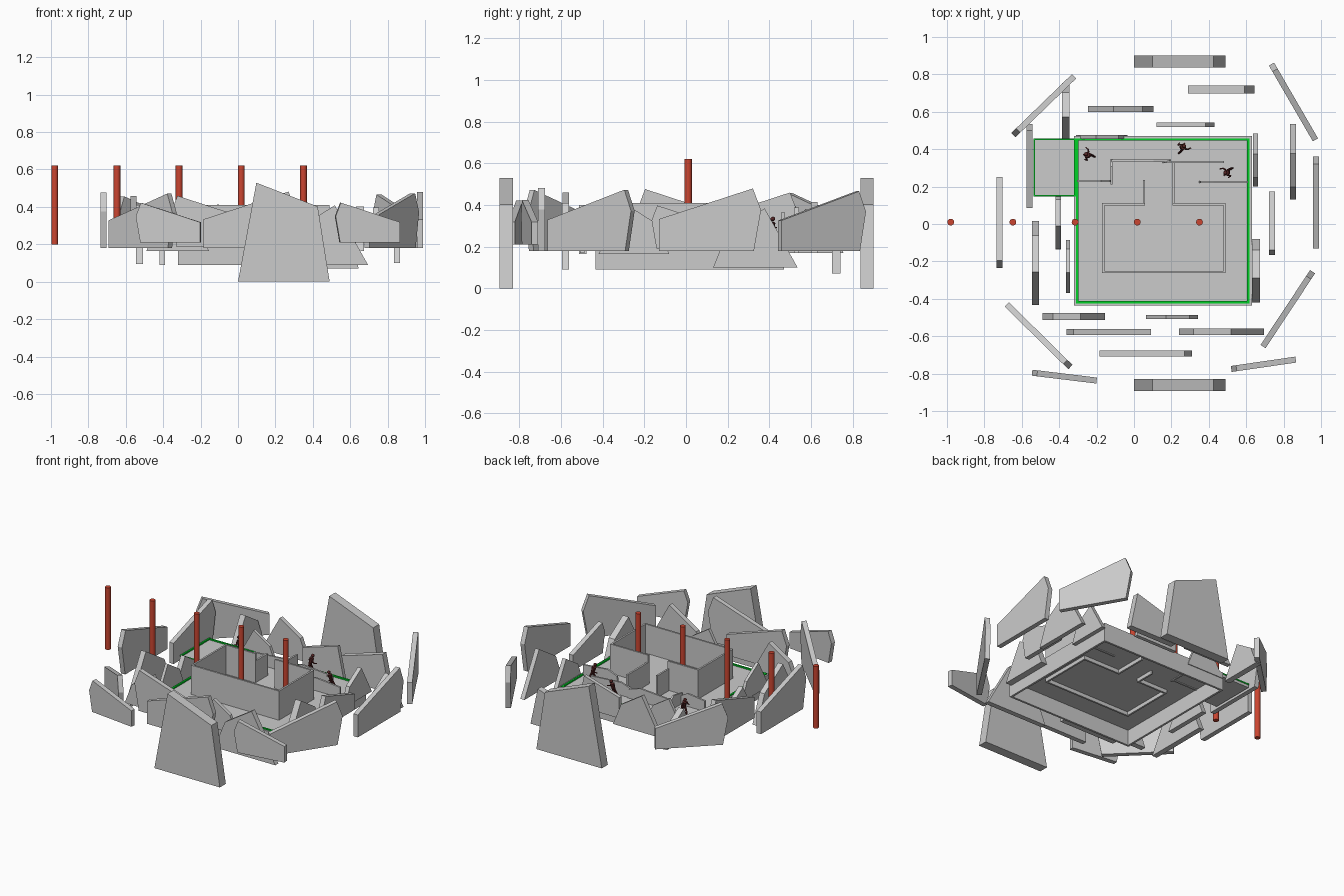
import bpy, math
from mathutils import Vector, Matrix

if "Cube" in bpy.data.objects:
    bpy.data.objects.remove(bpy.data.objects["Cube"])


def material(name, rgb):
    m = bpy.data.materials.new(name)
    m.diffuse_color = (*rgb, 1)
    m.use_nodes = True
    m.node_tree.nodes["Principled BSDF"].inputs["Base Color"].default_value = m.diffuse_color
    return m


RED = material("red", (0.6, 0.06, 0.03))
GREEN = material("green", (0.0, 0.65, 0.02))
DARK = material("dark_red", (0.1, 0.02, 0.02))


def mesh(name, verts, faces, mat=None):
    me = bpy.data.meshes.new(name)
    me.from_pydata(verts, [], faces)
    ob = bpy.data.objects.new(name, me)
    bpy.context.collection.objects.link(ob)
    if mat:
        me.materials.append(mat)
    return ob


def slab(name, p0, p1, z, profile, thick=0.036, mat=None):
    """Upright plate: unit profile scaled along the plan line p0 to p1."""
    a, d = Vector((*p0, 0)), Vector((p1[0] - p0[0], p1[1] - p0[1], 0))
    L = d.length
    side = Vector((-d.y, d.x, 0)) / L * thick / 2
    n = len(profile)
    verts = [a + d * t + Vector((0, 0, z + h * L)) + side * s
             for s in (-1, 1) for t, h in profile]
    faces = [tuple(range(n)), tuple(reversed(range(n, 2 * n)))]
    faces += [(i, i + n, (i + 1) % n + n, (i + 1) % n) for i in range(n)]
    return mesh(name, verts, faces, mat)


def box(name, x0, x1, y0, y1, z0, z1, mat=None):
    L = x1 - x0
    h = (z1 - z0) / L
    return slab(name, (x0, (y0 + y1) / 2), (x1, (y0 + y1) / 2), z0,
                [(0, 0), (1, 0), (1, h), (0, h)], y1 - y0, mat)


def frame(name, x0, x1, y0, y1, z0, z1, w, mat=None):
    box(name + "_front", x0, x1, y0, y0 + w, z0, z1, mat)
    box(name + "_back", x0, x1, y1 - w, y1, z0, z1, mat)
    box(name + "_left", x0, x0 + w, y0 + w, y1 - w, z0, z1, mat)
    box(name + "_right", x1 - w, x1, y0 + w, y1 - w, z0, z1, mat)


# plate outlines: pointed end, leaning end, tall trapezoid
POINT = [(0, 0), (.93, 0), (1, .4), (.92, .61), (0, .31)]
LEAN = [(0, 0), (1, 0), (.61, .7), (.17, .42)]
TALL = [(0, 0), (1, 0), (.87, .82), (.2, 1.08)]

# front and back tall plates
for y in (-.862, .868):
    slab("tall_plate", (0, y), (.49, y), 0, TALL, .064)

# outer ring of pointed plates (start, pointed end, base height)
for p0, p1, z in [
    ((.972, -.13), (.972, .36), .18), ((.97, .45), (.735, .855), .18),
    ((.69, -.655), (.955, -.255), .18), ((-.32, .79), (-.645, .475), .18),
    ((-.68, -.43), (-.34, -.765), .18), ((-.72, .25), (-.72, -.235), .18),
    ((-.185, -.693), (.31, -.693), .18), ((-.2, -.837), (-.545, -.795), .21),
    ((.865, -.725), (.52, -.775), .21), ((.09, -.577), (-.36, -.577), .185),
    ((-.558, .085), (-.558, .535), .185), ((.738, .175), (.738, -.165), .19),
]:
    slab("pointed_plate", p0, p1, z, POINT, .032)

# middle ring of leaning plates
for p0, p1, z, t in [
    ((.24, -.577), (.695, -.577), .09, .034), ((-.49, -.495), (-.155, -.495), .165, .037),
    ((-.527, .016), (-.527, -.433), .095, .037), ((-.405, .187), (-.405, -.135), .09, .032),
    ((-.364, .755), (-.364, .455), .17, .04), ((.652, -.08), (.652, -.42), .165, .044),
    ((.85, .13), (.85, .535), .10, .03), ((.105, .615), (-.245, .615), .17, .03),
    ((.343, -.498), (.063, -.498), .17, .022), ((.649, .2), (.649, .485), .17, .028),
    ((-.353, -.085), (-.353, -.37), .17, .02), ((-.035, .465), (-.31, .465), .17, .02),
]:
    slab("leaning_plate", p0, p1, z, LEAN, t)

# two blunt plates at the back
BLUNT = [(0, 0), (1, 0), (.85, .7), (0, .45)]
slab("blunt_plate", (.29, .72), (.645, .72), .07, BLUNT, .042)
slab("blunt_plate", (.12, .53), (.43, .53), .17, BLUNT, .025)

# platform: skirt, floor, side floor
frame("skirt", -.32, .63, -.435, .47, .09, .215, .014)
box("floor", -.306, .616, -.421, .456, .195, .213)
box("side_floor", -.535, -.32, .15, .455, .195, .213)

# green floor outlines
frame("green_outline", -.31, .617, -.424, .458, .213, .222, .012, GREEN)
frame("side_green_outline", -.538, -.31, .146, .458, .213, .222, .01, GREEN)

# inner room with passage
W = .012
Z0, Z1 = .17, .41
box("room_front", -.17, .49, -.262, -.25, Z0, Z1)
box("room_left", -.17, -.158, -.25, .1, Z0, Z1)
box("room_right", .478, .49, -.25, .1, Z0, Z1)
box("room_back_left", -.17, .06, .1, .112, Z0, Z1)
box("room_back_right", .205, .49, .1, .112, Z0, Z1)
box("passage_left", .048, .06, .112, .235, Z0, .36)
box("passage_right", .205, .217, .112, .33, Z0, .36)

# low broken partitions
for p0, p1 in [((-.12, .338), (.2, .338)), ((.48, .332), (.15, .332)),
               ((-.12, .21), (-.12, .35)), ((-.305, .23), (-.12, .23)),
               ((.61, .225), (.345, .225))]:
    L = math.dist(p0, p1)
    h = .11 / L
    slab("partition", p0, p1, .19, [(0, 0), (1, 0), (.96, h * .75), (.7, h), (0, h * .85)], W)

# row of red posts
for i in range(5):
    bpy.ops.mesh.primitive_cylinder_add(vertices=16, radius=.018, depth=.42,
                                        location=(-.98 + i * .3325, .01, .41))
    post = bpy.context.object
    post.name = "red_post"
    post.data.materials.append(RED)
    bpy.ops.object.shade_smooth_by_angle()


# small striding figures
def limb(name, place, a, b, r0, r1):
    a, b = place @ Vector(a), place @ Vector(b)
    bpy.ops.mesh.primitive_cone_add(vertices=8, radius1=r0, radius2=r1, depth=(b - a).length,
                                    location=(a + b) / 2,
                                    rotation=(b - a).to_track_quat('Z', 'Y').to_euler())
    ob = bpy.context.object
    ob.name = name
    ob.data.materials.append(DARK)


def figure(x, y, heading):
    m = Matrix.Translation((x, y, .213)) @ Matrix.Rotation(math.radians(heading), 4, 'Z')
    limb("figure_torso", m, (0, 0, .06), (.012, 0, .105), .010, .015)
    for s in (-1, 1):
        limb("figure_thigh", m, (0, s * .007, .065), (s * .016, s * .01, .034), .008, .006)
        limb("figure_shin", m, (s * .016, s * .01, .034), (s * .022 - .008, s * .01, .002), .006, .004)
        limb("figure_foot", m, (s * .022 - .01, s * .01, .003), (s * .022 + .01, s * .01, .003), .004, .003)
        limb("figure_upper_arm", m, (.012, s * .014, .1), (.008 - s * .012, s * .026, .08), .005, .004)
        limb("figure_forearm", m, (.008 - s * .012, s * .026, .08), (.026 - s * .014, s * .03, .078), .004, .003)
    bpy.ops.mesh.primitive_uv_sphere_add(segments=10, ring_count=6, radius=.011,
                                         location=m @ Vector((.018, 0, .12)))
    head = bpy.context.object
    head.name = "figure_head"
    head.data.materials.append(DARK)


figure(.255, .405, 40)
figure(-.24, .365, 150)
figure(.505, .28, 200)
